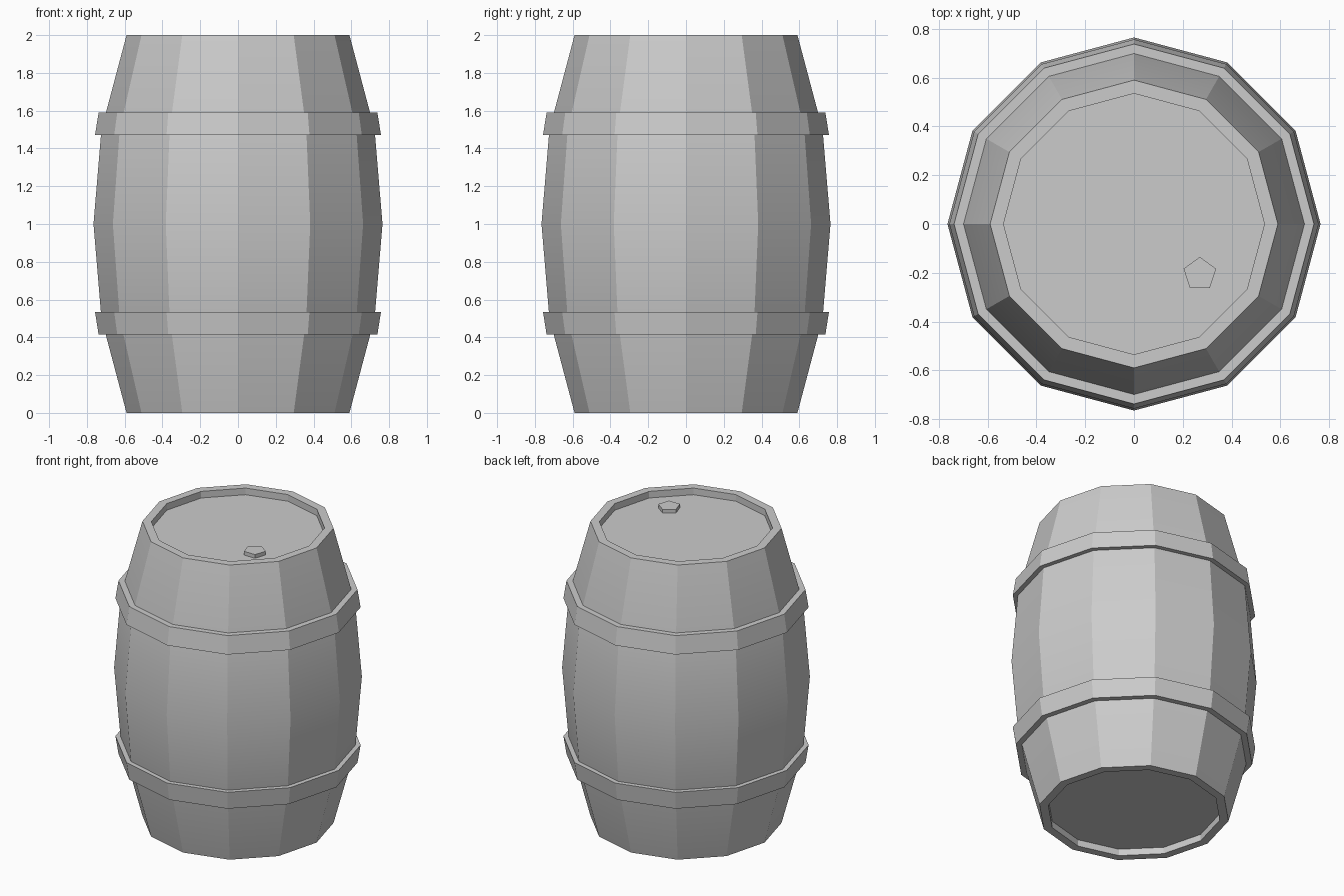
import bpy, bmesh, math

cube = bpy.data.objects.get("Cube")
if cube:
    bpy.data.objects.remove(cube, do_unlink=True)

SIDES = 12

grey = bpy.data.materials.new("plain_grey")
grey.use_nodes = True
grey.diffuse_color = (0.6, 0.6, 0.6, 1)
grey.node_tree.nodes["Principled BSDF"].inputs["Base Color"].default_value = (0.6, 0.6, 0.6, 1)


def lathe(name, profile, sides=SIDES, start=0.0, centre=(0, 0), closed=False, smooth=False):
    """Turn a (radius, height) profile round z; open profiles get flat end caps."""
    bm = bmesh.new()
    angles = [start + math.tau * i / sides for i in range(sides)]
    rings = [[bm.verts.new((centre[0] + r * math.cos(a), centre[1] + r * math.sin(a), z))
              for a in angles] for r, z in profile]
    pairs = list(zip(rings, rings[1:]))
    if closed:
        pairs.append((rings[-1], rings[0]))
    else:
        bm.faces.new(rings[0])
        bm.faces.new(rings[-1])
    for low, high in pairs:
        for i in range(sides):
            j = (i + 1) % sides
            bm.faces.new((low[i], low[j], high[j], high[i]))
    bmesh.ops.recalc_face_normals(bm, faces=bm.faces)
    mesh = bpy.data.meshes.new(name)
    bm.to_mesh(mesh)
    bm.free()
    mesh.materials.append(grey)
    obj = bpy.data.objects.new(name, mesh)
    bpy.context.collection.objects.link(obj)
    if smooth:
        bpy.ops.object.select_all(action="DESELECT")
        obj.select_set(True)
        bpy.context.view_layer.objects.active = obj
        bpy.ops.object.shade_smooth_by_angle(angle=math.radians(25))
    return obj


# Staved body with a recessed lid and base, mirrored about mid height
half = [(0.535, 0.045), (0.535, 0), (0.59, 0), (0.723, 0.5)]
body = half + [(0.765, 1.0)] + [(r, 2 - z) for r, z in reversed(half)]
lathe("barrel_body", body, smooth=True)

# Hoops, widest toward the middle of the barrel
upper = [(0.69, 1.47), (0.757, 1.47), (0.738, 1.59), (0.67, 1.59)]
lathe("upper_hoop", upper, closed=True)
lathe("lower_hoop", [(r, 2.005 - z) for r, z in upper], closed=True)

# Five-sided stopper on the lid
lathe("stopper", [(0.07, 1.94), (0.07, 1.98)], sides=5, start=math.pi / 2, centre=(0.27, -0.205))
